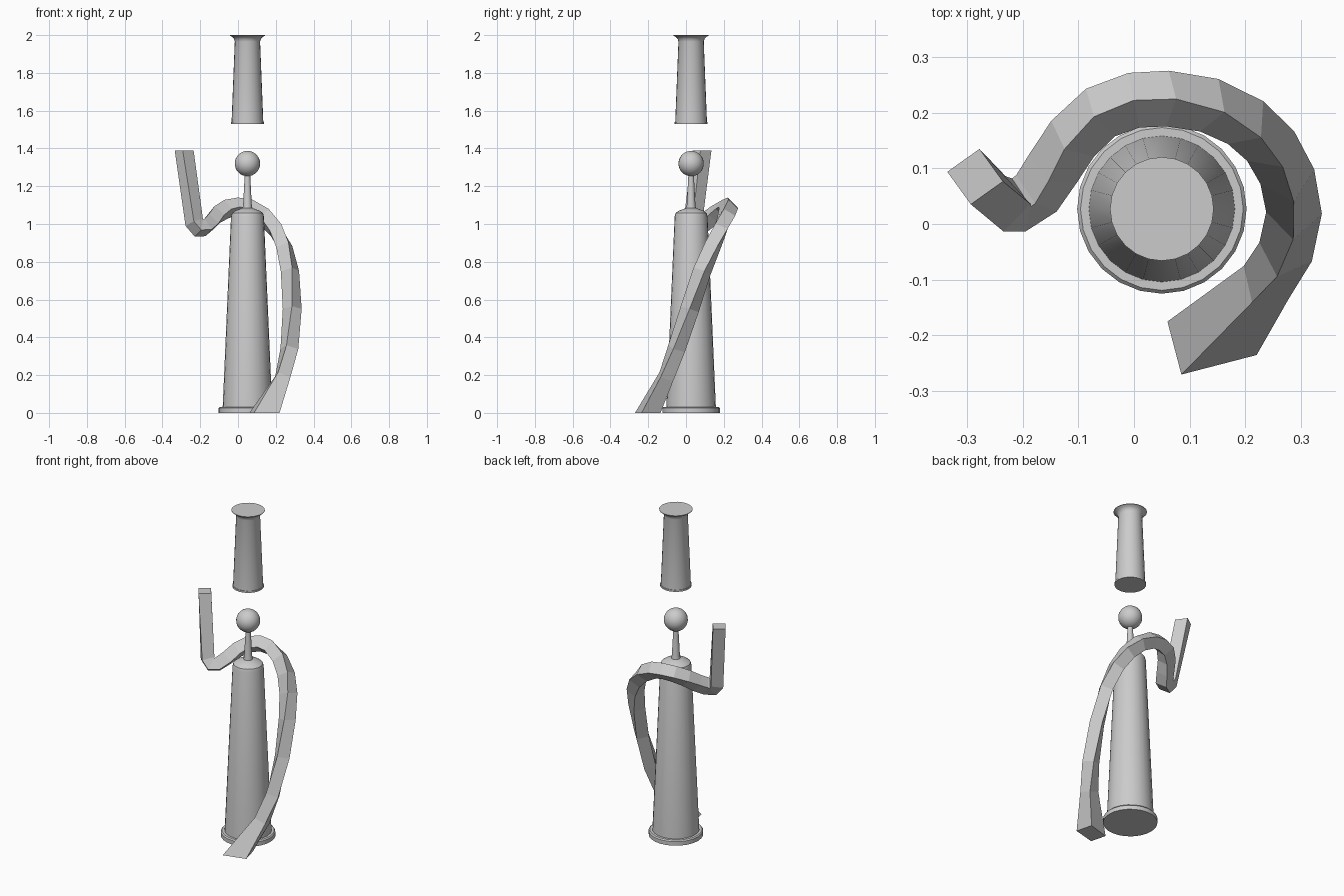
import bpy, bmesh, math
from mathutils import Vector

if "Cube" in bpy.data.objects:
    bpy.data.objects.remove(bpy.data.objects["Cube"])

AX = Vector((0.05, 0.027, 0))      # shared axis of the turned parts


def finish(name, bm, smooth):
    bmesh.ops.recalc_face_normals(bm, faces=bm.faces)
    me = bpy.data.meshes.new(name)
    bm.to_mesh(me)
    bm.free()
    ob = bpy.data.objects.new(name, me)
    bpy.context.collection.objects.link(ob)
    if smooth:
        bpy.ops.object.select_all(action='DESELECT')
        ob.select_set(True)
        bpy.context.view_layer.objects.active = ob
        bpy.ops.object.shade_smooth_by_angle(angle=math.radians(35))
    return ob


def skin(bm, rings):
    """Join rings of points into a capped tube."""
    vs = [[bm.verts.new(p) for p in r] for r in rings]
    n = len(vs[0])
    for a, b in zip(vs, vs[1:]):
        for i in range(n):
            j = (i + 1) % n
            bm.faces.new((a[i], a[j], b[j], b[i]))
    bm.faces.new(vs[0][::-1])
    bm.faces.new(vs[-1])


def turned(name, profile, sides=24):
    """Solid of revolution from (radius, height) points."""
    bm = bmesh.new()
    skin(bm, [[AX + Vector((r * math.cos(math.tau * i / sides),
                            r * math.sin(math.tau * i / sides), z))
               for i in range(sides)] for r, z in profile])
    return finish(name, bm, True)


# Tapered body with base flange and domed top
turned("body", [(0.152, 0), (0.152, 0.025), (0.146, 0.032), (0.131, 0.032),
                (0.087, 1.04), (0.082, 1.058), (0.065, 1.07), (0.025, 1.085)])
# Thin neck
turned("neck", [(0.03, 1.06), (0.023, 1.10), (0.014, 1.27)], 16)
# Floating upper cone with flared rim
turned("upper_cone", [(0.088, 1.53), (0.088, 1.54), (0.084, 1.54), (0.067, 1.965),
                      (0.071, 1.98), (0.08, 1.99), (0.093, 1.997), (0.093, 2.0)])
# Ball head
bm = bmesh.new()
bmesh.ops.create_uvsphere(bm, u_segments=24, v_segments=16, radius=0.067)
bmesh.ops.translate(bm, verts=bm.verts, vec=AX + Vector((0, 0, 1.32)))
finish("ball", bm, True)

# Square bar winding round the body, then bending up into a post
path = [Vector(p) for p in [
    (0.14, -0.205, 0), (0.237, -0.105, 0.19), (0.272, -0.05, 0.34),
    (0.287, 0.02, 0.55), (0.275, 0.085, 0.75), (0.245, 0.14, 0.88),
    (0.20, 0.182, 0.97), (0.135, 0.213, 1.04), (0.06, 0.225, 1.082),
    (0.0, 0.222, 1.09), (-0.06, 0.2, 1.08), (-0.11, 0.153, 1.05),
    (-0.145, 0.1, 1.01), (-0.175, 0.055, 0.982), (-0.207, 0.034, 0.978),
    (-0.232, 0.036, 1.01), (-0.285, 0.085, 1.39)]]
HALF = 0.05                        # half diagonal of the square section
# Foot spreads out where it is cut by the ground
rings = [[Vector(p) for p in [(0.22, -0.235, 0), (0.195, -0.135, 0),
                              (0.06, -0.175, 0), (0.085, -0.27, 0)]]]
n = None
prev_t = None
for i in range(1, len(path)):
    d0 = (path[i] - path[i - 1]).normalized()
    d1 = (path[i + 1] - path[i]).normalized() if i + 1 < len(path) else d0
    t = (d0 + d1).normalized()
    r = path[i] - AX
    r.z = 0
    r.normalize()
    radial = (r - t * r.dot(t)).normalized()
    if n is None:
        n = radial
    else:
        n = prev_t.rotation_difference(t) @ n
        if abs(r.dot(t)) < 0.6:    # keep corners pointing away from the axis
            side = t.cross(radial)
            n = max((radial, -radial, side, -side), key=lambda c: c.dot(n)).copy()
    b = t.cross(n)
    prev_t = t
    rings.append([path[i] + HALF * v for v in (n, b, -n, -b)])
for p in rings[-1]:                # level top of the post
    p += d0 * ((1.39 - p.z) / d0.z)
bm = bmesh.new()
skin(bm, rings)
finish("winding_bar", bm, False)
